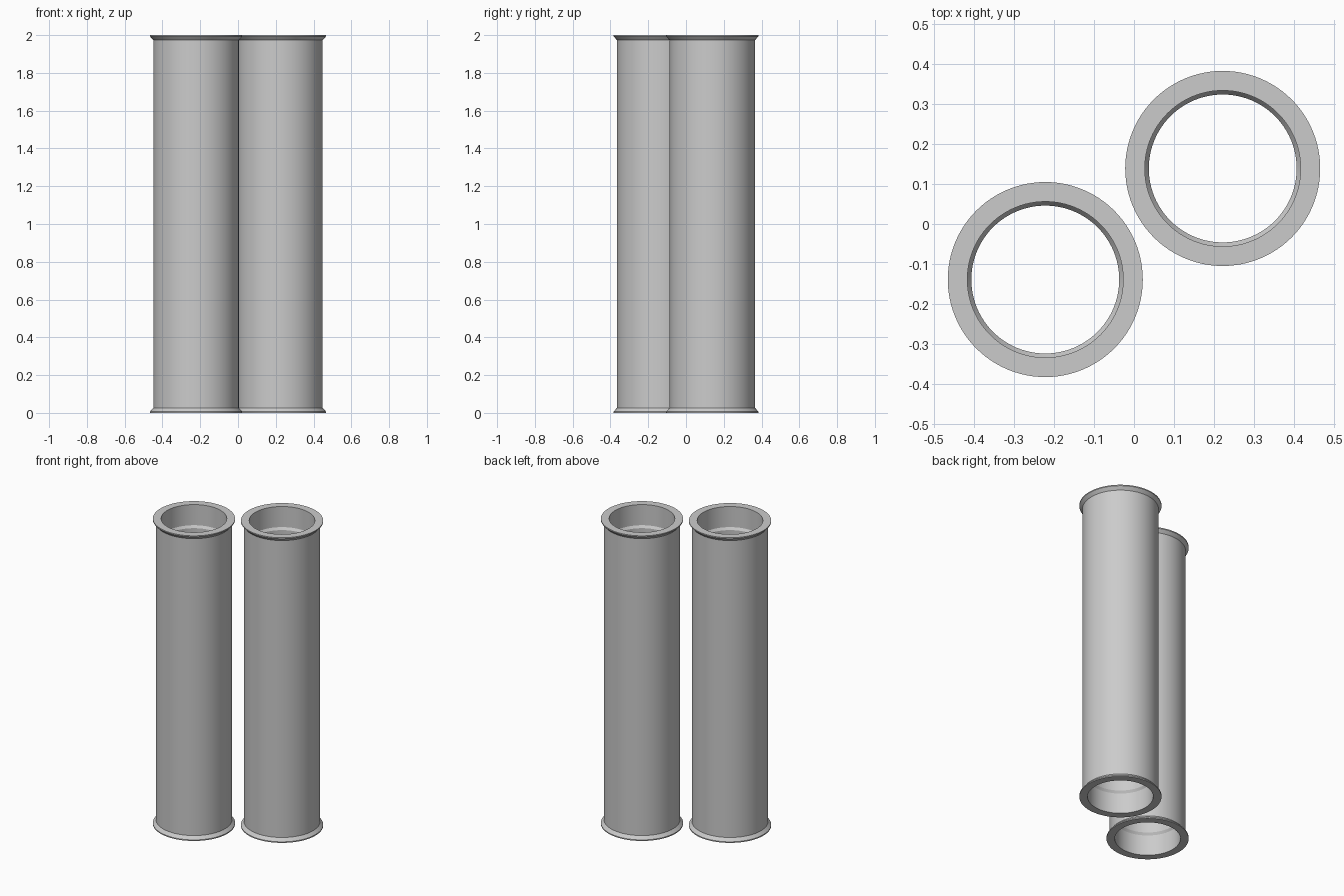
import bpy, bmesh, math

if "Cube" in bpy.data.objects:
    bpy.data.objects.remove(bpy.data.objects["Cube"])

metal = bpy.data.materials.new("grey metal")
metal.diffuse_color = (0.6, 0.6, 0.6, 1)
metal.use_nodes = True
metal.node_tree.nodes["Principled BSDF"].inputs["Base Color"].default_value = metal.diffuse_color

SEGMENTS = 96
HEIGHT = 2.0

# Lower half of the wall section (radius, z): bore, chamfer, socket, flared rim, outer wall
half = [(0.185, 0.15), (0.195, 0.135), (0.195, 0.0),
        (0.244, 0.0), (0.244, 0.007), (0.226, 0.027)]
profile = half + [(r, HEIGHT - z) for r, z in reversed(half)]


def make_tube(name, x, y):
    """Revolve the closed wall section around the tube axis."""
    bm = bmesh.new()
    rings = []
    for i in range(SEGMENTS):
        a = math.tau * i / SEGMENTS
        rings.append([bm.verts.new((r * math.cos(a), r * math.sin(a), z))
                      for r, z in profile])
    n = len(profile)
    for i in range(SEGMENTS):
        a, b = rings[i], rings[(i + 1) % SEGMENTS]
        for j in range(n):
            k = (j + 1) % n
            bm.faces.new((a[j], b[j], b[k], a[k]))
    bmesh.ops.recalc_face_normals(bm, faces=bm.faces)
    mesh = bpy.data.meshes.new(name)
    bm.to_mesh(mesh)
    bm.free()
    mesh.materials.append(metal)
    tube = bpy.data.objects.new(name, mesh)
    tube.location = (x, y, 0)
    bpy.context.collection.objects.link(tube)
    bpy.ops.object.select_all(action='DESELECT')
    tube.select_set(True)
    bpy.context.view_layer.objects.active = tube
    bpy.ops.object.shade_smooth_by_angle(angle=math.radians(25))


# Two identical flanged tubes standing diagonally side by side
make_tube("left_tube", -0.222, -0.139)
make_tube("right_tube", 0.222, 0.139)
